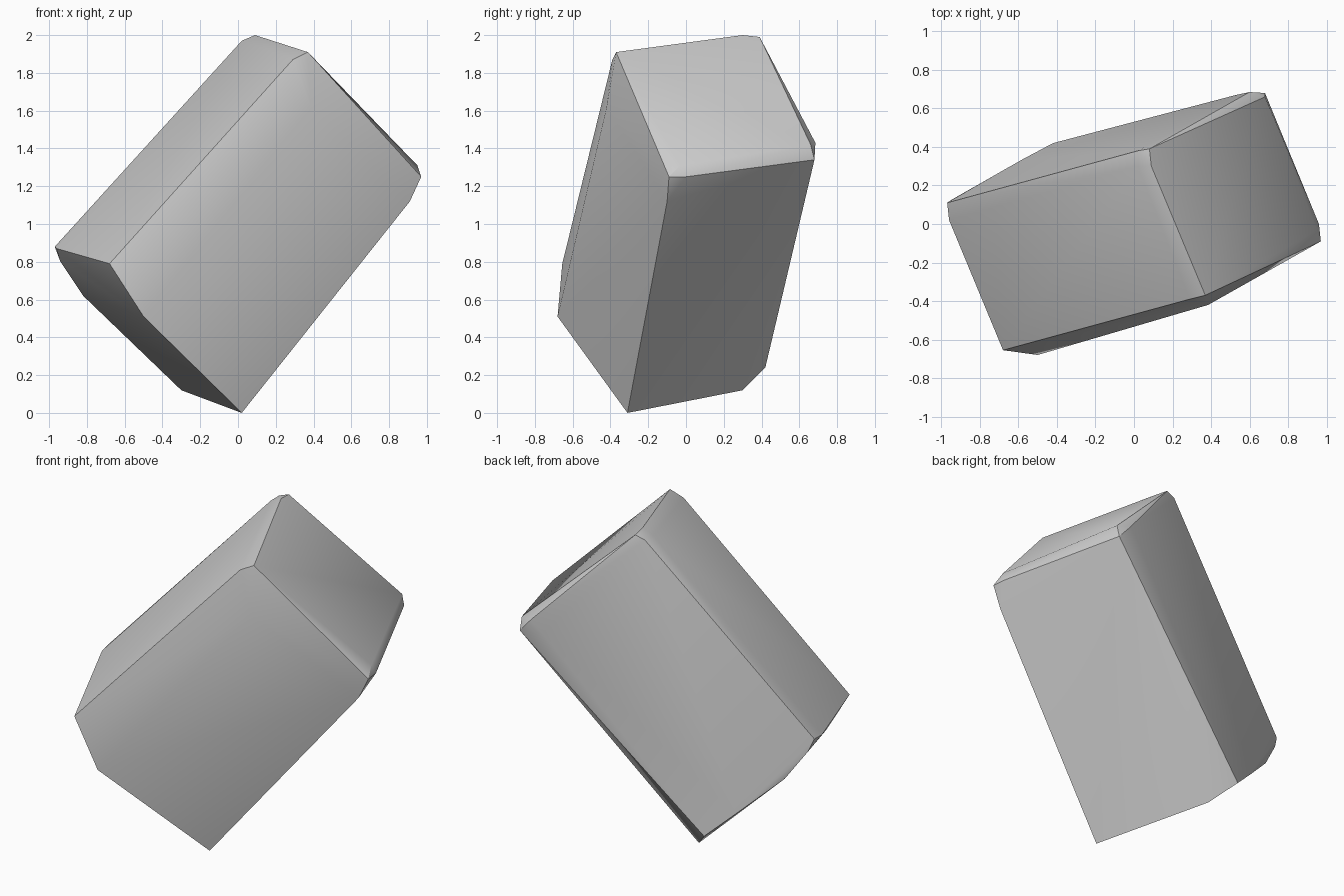
import bpy, bmesh, math

if "Cube" in bpy.data.objects:
    bpy.data.objects.remove(bpy.data.objects["Cube"])

# Corner clusters of a tilted, chipped block (hull of these gives the worn bevels)
corners = {
    "top_back": [(0.02, 0.38, 1.97), (0.08, 0.39, 1.99), (0.09, 0.30, 2.0), (0.02, 0.30, 1.97)],
    "top_front": [(0.37, -0.37, 1.91), (0.29, -0.39, 1.87), (0.385, -0.42, 1.62)],
    "right_front": [(0.97, -0.09, 1.25), (0.96, 0.0, 1.25), (0.95, -0.03, 1.31), (0.91, -0.10, 1.12)],
    "right_back": [(0.60, 0.685, 1.43), (0.68, 0.68, 1.34), (0.68, 0.66, 1.42), (0.53, 0.67, 1.36)],
    "left_back": [(-0.97, 0.11, 0.88), (-0.96, 0.02, 0.87), (-0.94, 0.13, 0.80), (-0.82, 0.19, 0.62)],
    "left_front": [(-0.68, -0.655, 0.79), (-0.50, -0.68, 0.51)],
    "bottom_back": [(-0.58, 0.335, 0.39), (-0.42, 0.42, 0.24), (-0.30, 0.30, 0.12)],
    "bottom_front": [(0.02, -0.31, 0.0)],
}

bm = bmesh.new()
for cluster in corners.values():
    for p in cluster:
        bm.verts.new(p)
res = bmesh.ops.convex_hull(bm, input=bm.verts)
loose = [v for v in bm.verts if not v.link_faces]
bmesh.ops.delete(bm, geom=loose, context='VERTS')
bmesh.ops.recalc_face_normals(bm, faces=bm.faces)

mesh = bpy.data.meshes.new("stone_block")
bm.to_mesh(mesh)
bm.free()
block = bpy.data.objects.new("stone_block", mesh)
bpy.context.collection.objects.link(block)

# Soft shading over the worn bevels
bpy.context.view_layer.objects.active = block
block.select_set(True)
bpy.ops.object.shade_smooth_by_angle(angle=math.radians(30))
